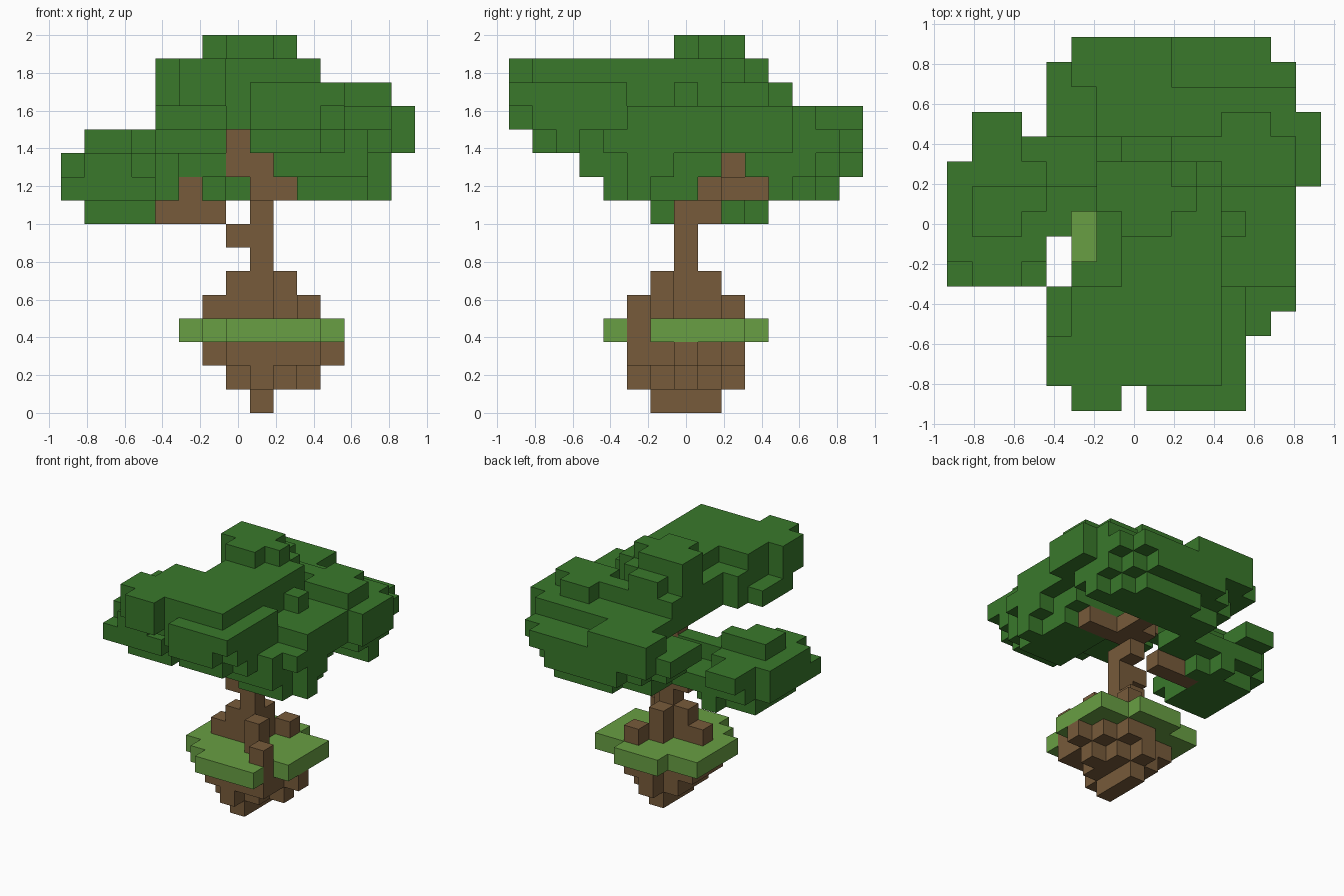
import bpy
import bmesh
import math
from mathutils import Vector

cube = bpy.data.objects.get("Cube")
if cube:
    bpy.data.objects.remove(cube, do_unlink=True)

CELL = 0.125
ORIGIN = Vector((-0.9375, -0.9375, 0))


def make_material(name, color):
    mat = bpy.data.materials.new(name)
    mat.use_nodes = True
    mat.diffuse_color = (*color, 1)
    shader = next(n for n in mat.node_tree.nodes if n.type == "BSDF_PRINCIPLED")
    shader.inputs["Base Color"].default_value = (*color, 1)
    shader.inputs["Roughness"].default_value = 0.9
    return mat


bark = make_material("bark brown", (0.185, 0.104, 0.043))
grass = make_material("grass green", (0.14, 0.345, 0.056))
leaf = make_material("leaf green", (0.041, 0.19, 0.024))

# Every part is a list of blocks: first and last cell in x, then y, then z.
parts = {}
parts["trunk_and_branches"] = (bark, [
    (8, 8, 7, 7, 3, 8), (7, 7, 7, 7, 7, 7), (8, 8, 8, 8, 8, 10),
    (9, 9, 8, 10, 9, 9), (10, 11, 8, 8, 9, 9), (8, 8, 9, 9, 9, 10),
    (7, 7, 8, 8, 10, 11), (4, 6, 8, 8, 8, 8), (5, 5, 8, 8, 9, 9),
])
parts["roots"] = (bark, [
    (10, 10, 5, 5, 2, 4), (9, 9, 6, 6, 4, 5), (7, 7, 7, 7, 4, 5),
    (6, 6, 7, 7, 4, 4), (8, 8, 8, 8, 4, 5), (9, 9, 9, 9, 4, 4),
])
parts["island_soil"] = (bark, [
    (8, 8, 6, 8, 0, 0),
    (8, 8, 5, 9, 1, 1), (7, 9, 6, 8, 1, 1), (10, 10, 7, 7, 1, 1),
    (7, 9, 5, 5, 2, 2), (6, 10, 6, 8, 2, 2), (8, 9, 9, 9, 2, 2), (11, 11, 7, 7, 2, 2),
])
parts["island_grass"] = (grass, [
    (7, 10, 4, 4, 3, 3), (6, 9, 5, 5, 3, 3), (5, 11, 6, 9, 3, 3),
    (7, 9, 10, 10, 3, 3),
])
parts["crown_cap"] = (leaf, [
    (7, 8, 7, 7, 15, 15), (6, 9, 8, 8, 15, 15), (6, 8, 9, 9, 15, 15),
])
parts["front_foliage"] = (leaf, [
    (5, 6, 0, 0, 13, 14), (8, 11, 0, 0, 13, 13), (8, 10, 0, 0, 12, 12),
    (4, 10, 1, 2, 14, 14), (4, 11, 1, 2, 13, 13), (7, 11, 1, 1, 12, 12),
    (5, 10, 3, 4, 14, 14), (5, 11, 3, 4, 13, 13), (4, 11, 2, 4, 12, 12),
    (7, 10, 5, 8, 12, 14), (5, 6, 5, 5, 12, 13), (6, 6, 6, 7, 12, 13),
    (6, 9, 8, 9, 12, 14), (7, 8, 10, 10, 12, 14), (6, 10, 10, 10, 12, 13),
    (11, 11, 7, 7, 13, 13),
])
parts["left_foliage"] = (leaf, [
    (11, 13, 9, 10, 13, 13), (11, 12, 11, 11, 13, 13),
    (11, 13, 5, 8, 12, 12), (9, 14, 9, 11, 11, 12),
    (8, 10, 1, 1, 11, 11), (8, 11, 2, 2, 11, 11), (9, 12, 3, 3, 10, 11),
    (8, 8, 4, 8, 11, 11), (9, 13, 4, 8, 11, 11),
    (9, 12, 4, 8, 10, 10), (13, 13, 5, 6, 10, 10),
    (10, 12, 4, 7, 9, 9), (13, 13, 5, 5, 9, 9),
])
parts["back_foliage"] = (leaf, [
    (6, 8, 11, 11, 12, 12), (6, 13, 12, 12, 12, 12), (5, 8, 13, 14, 12, 12),
    (4, 13, 12, 13, 11, 11), (5, 12, 14, 14, 11, 11), (4, 8, 11, 11, 11, 11),
    (7, 8, 10, 10, 11, 11), (7, 13, 10, 10, 10, 10),
    (5, 13, 11, 12, 10, 10), (6, 12, 13, 13, 10, 10), (7, 11, 14, 14, 10, 10),
    (6, 13, 11, 11, 9, 9), (6, 12, 12, 12, 9, 9), (8, 11, 13, 13, 9, 9),
])
parts["right_foliage"] = (leaf, [
    (1, 2, 7, 8, 11, 11), (3, 3, 8, 8, 11, 11),
    (0, 3, 6, 8, 10, 10), (0, 3, 9, 9, 10, 10), (1, 2, 5, 5, 10, 10),
    (1, 2, 10, 11, 10, 10), (4, 4, 7, 8, 9, 10), (5, 6, 8, 8, 10, 10),
    (0, 3, 5, 9, 9, 9), (1, 3, 10, 10, 9, 9), (4, 6, 9, 10, 9, 9),
    (1, 3, 6, 9, 8, 8), (3, 3, 10, 10, 8, 8), (4, 4, 9, 9, 8, 8),
])

# Each cell belongs to the first part that claims it
owner = {}
for part, (mat, blocks) in parts.items():
    for x0, x1, y0, y1, z0, z1 in blocks:
        for x in range(x0, x1 + 1):
            for y in range(y0, y1 + 1):
                for z in range(z0, z1 + 1):
                    owner.setdefault((x, y, z), part)

AXES = [Vector((1, 0, 0)), Vector((0, 1, 0)), Vector((0, 0, 1))]


def build_part(name, mat):
    """Mesh the exposed sides of the cells of one part."""
    bm = bmesh.new()
    for cell, part in owner.items():
        if part != name:
            continue
        center = Vector(cell) + Vector((0.5, 0.5, 0.5))
        for i, axis in enumerate(AXES):
            u, v = AXES[(i + 1) % 3] / 2, AXES[(i + 2) % 3] / 2
            for side in (1, -1):
                n = axis * side
                if tuple(int(c) for c in Vector(cell) + n) in owner:
                    continue
                mid = center + n / 2
                corners = [mid - u - v, mid + u - v, mid + u + v, mid - u + v]
                verts = [bm.verts.new(ORIGIN + c * CELL) for c in corners[::side]]
                bm.faces.new(verts)
    # Weld the sides and merge flat areas
    bmesh.ops.remove_doubles(bm, verts=bm.verts, dist=CELL / 100)
    bmesh.ops.dissolve_limit(bm, angle_limit=math.radians(1),
                             verts=bm.verts, edges=bm.edges)
    mesh = bpy.data.meshes.new(name)
    bm.to_mesh(mesh)
    bm.free()
    mesh.materials.append(mat)
    obj = bpy.data.objects.new(name, mesh)
    bpy.context.collection.objects.link(obj)


for part, (mat, blocks) in parts.items():
    build_part(part, mat)
